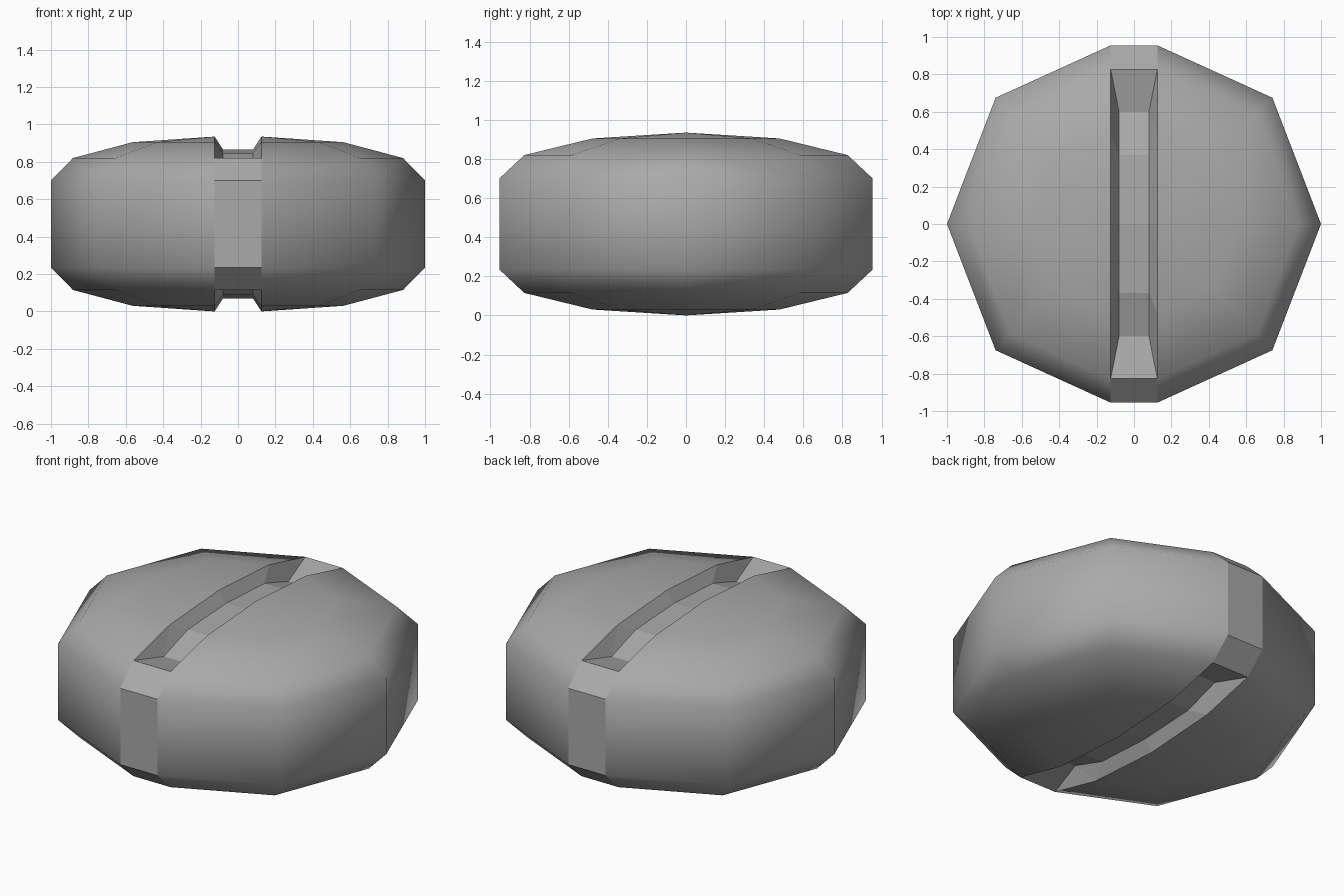
import bpy, bmesh
from mathutils import Vector

cube = bpy.data.objects.get("Cube")
if cube:
    bpy.data.objects.remove(cube, do_unlink=True)

MID = 0.4675    # half of the total height; parts are mirrored about this level
SEAM = 0.125    # half width of the central band

grey = bpy.data.materials.new("neutral_grey")
grey.use_nodes = True
colour = (0.4, 0.4, 0.4, 1)
grey.diffuse_color = colour
grey.node_tree.nodes["Principled BSDF"].inputs["Base Color"].default_value = colour


def build(name, faces, smooth):
    """Mesh one octant from (points, outward direction) pairs and mirror it on all axes."""
    bm = bmesh.new()
    for points, outward in faces:
        face = bm.faces.new([bm.verts.new(p) for p in points])
        face.normal_update()
        if face.normal.dot(outward) < 0:
            face.normal_flip()
        face.smooth = smooth
    bmesh.ops.remove_doubles(bm, verts=bm.verts, dist=0.0005)
    mesh = bpy.data.meshes.new(name)
    bm.to_mesh(mesh)
    bm.free()
    mesh.materials.append(grey)
    obj = bpy.data.objects.new(name, mesh)
    bpy.context.collection.objects.link(obj)
    obj.location.z = MID
    mirror = obj.modifiers.new("mirror", 'MIRROR')
    mirror.use_axis = (True, True, True)
    mirror.merge_threshold = 0.0005
    return obj


# Rounded side shells: faceted rings shrinking towards the seam centre
outline = [(SEAM, 0.955), (0.74, 0.675), (1, 0)]
levels = [(1, 0), (1, 0.2325), (0.866, 0.3525), (0.5, 0.4375), (0, MID)]


def ring_point(corner, level):
    scale, z = level
    return Vector((SEAM + (corner[0] - SEAM) * scale, corner[1] * scale, z))


shell = []
for a, b in zip(outline, outline[1:]):
    for low, high in zip(levels, levels[1:]):
        points = [ring_point(a, low), ring_point(b, low), ring_point(b, high)]
        if high[0] > 0:
            points.append(ring_point(a, high))
        centre = sum(points, Vector()) / len(points)
        shell.append((points, centre - Vector((SEAM, 0, 0))))
build("side_shells", shell, True)

# Central band: flat outer strip that dips into the groove floor (half width, y, z)
path = [(SEAM, 0.955, 0), (SEAM, 0.955, 0.2325), (SEAM, 0.827, 0.3525),
        (0.08, 0.6, 0.3025), (0.08, 0.37, 0.3775), (0.08, 0, 0.3975)]
path = [Vector(p) for p in path]
band = []
for a, b in zip(path, path[1:]):
    points = [a, b, Vector((0, b.y, b.z)), Vector((0, a.y, a.z))]
    band.append((points, sum(points, Vector())))
build("central_band", band, False)

# Groove walls: from the floor edge up to the seam edge of the shells
lip, end, bend, middle = path[2:]
crest = ring_point(outline[0], levels[3])
apex = ring_point(outline[0], levels[4])
inward = Vector((-1, 0, 0))
walls = [((lip, end, crest), inward), ((end, bend, crest), inward),
         ((bend, middle, apex, crest), inward)]
build("groove_walls", walls, False)
